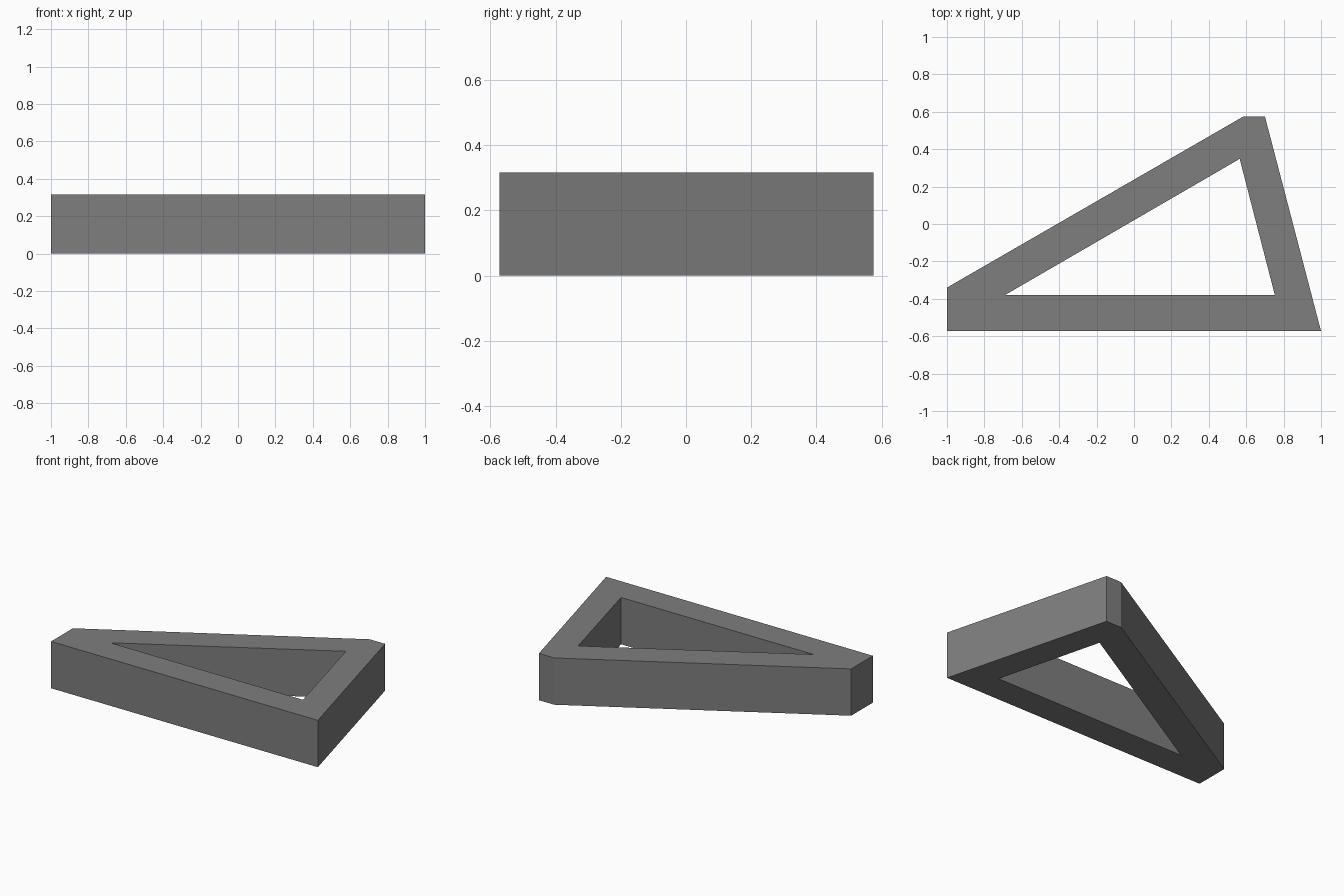
import bpy
import bmesh

cube = bpy.data.objects.get("Cube")
if cube:
    bpy.data.objects.remove(cube, do_unlink=True)

HEIGHT = 0.317
OUTER = [(-1, -0.573), (1, -0.573), (0.70, 0.575), (0.585, 0.575), (-1, -0.34)]
INNER = [(-0.69, -0.38), (0.753, -0.38), (0.565, 0.348)]

# Flat ring between the outer outline and the triangular opening
bm = bmesh.new()
o = [bm.verts.new((x, y, 0)) for x, y in OUTER]
i = [bm.verts.new((x, y, 0)) for x, y in INNER]
ring = [
    (o[0], o[1], i[1], i[0]),  # front bar
    (o[1], o[2], i[2], i[1]),  # left bar
    (o[2], o[3], i[2]),        # blunt rear corner
    (o[3], o[4], i[0], i[2]),  # long slanted bar
    (o[4], o[0], i[0]),        # blunt right corner
]
faces = [bm.faces.new(loop) for loop in ring]

# Raise the ring into a solid frame, keeping the underside
result = bmesh.ops.extrude_face_region(bm, geom=faces, use_keep_orig=True)
top = [v for v in result["geom"] if isinstance(v, bmesh.types.BMVert)]
bmesh.ops.translate(bm, verts=top, vec=(0, 0, HEIGHT))
bmesh.ops.recalc_face_normals(bm, faces=bm.faces)

mesh = bpy.data.meshes.new("triangular_frame")
bm.to_mesh(mesh)
bm.free()
frame = bpy.data.objects.new("triangular_frame", mesh)
bpy.context.collection.objects.link(frame)

# Plain grey
grey = bpy.data.materials.new("mid_grey")
grey.use_nodes = True
colour = (0.21, 0.21, 0.21, 1)
grey.diffuse_color = colour
grey.node_tree.nodes["Principled BSDF"].inputs["Base Color"].default_value = colour
mesh.materials.append(grey)
